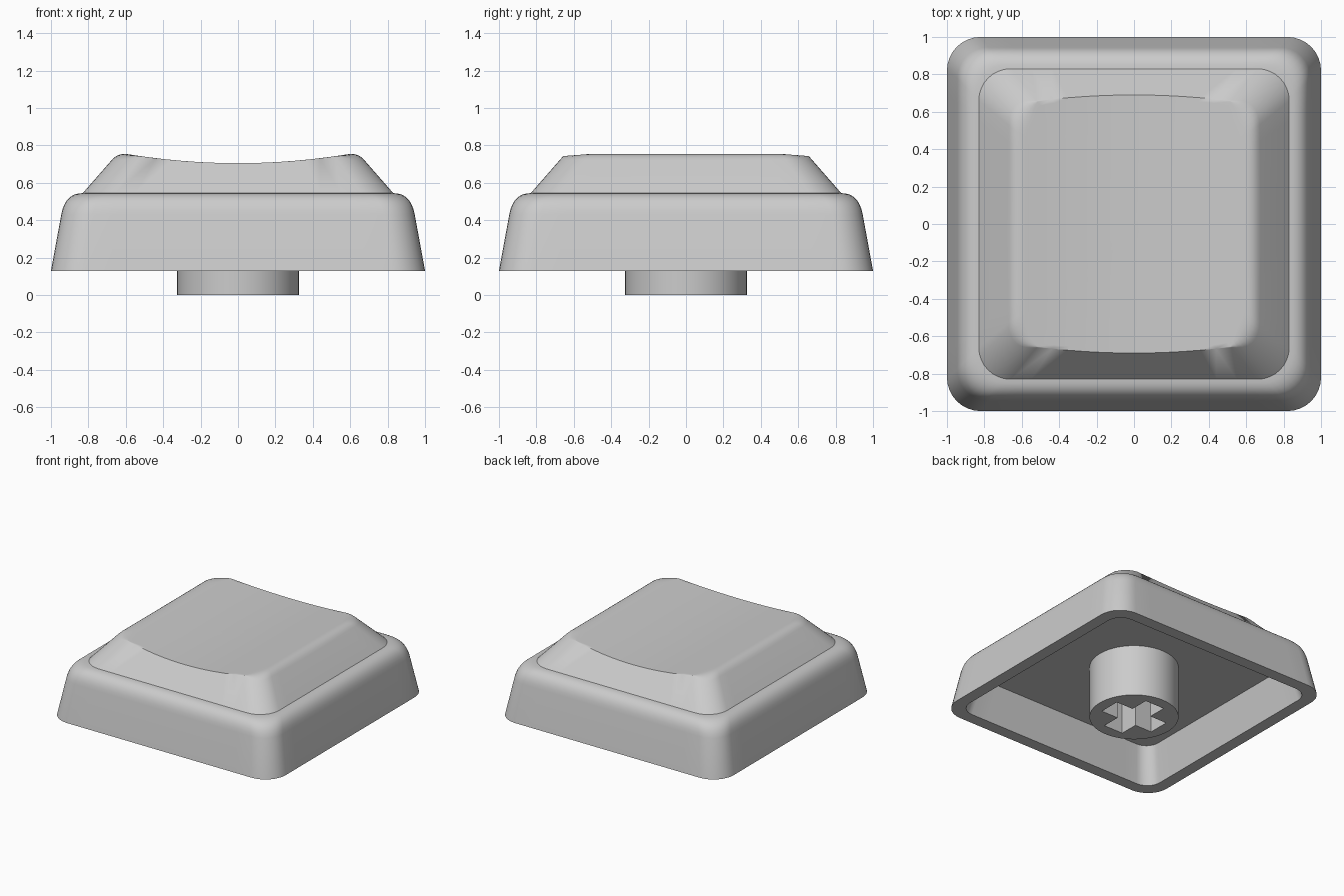
import bpy, bmesh, math
from mathutils import Vector

cube = bpy.data.objects.get("Cube")
if cube:
    bpy.data.objects.remove(cube, do_unlink=True)

grey = bpy.data.materials.new("plain grey")
grey.use_nodes = True
GREY = (0.6, 0.6, 0.6, 1)
grey.diffuse_color = GREY
grey.node_tree.nodes["Principled BSDF"].inputs["Base Color"].default_value = GREY


def ring(half, radius, z, arc=8, side=12):
    """Rounded square outline with extra points along the straight sides."""
    pts = []
    c = half - radius
    for q in range(4):
        a0 = q * math.pi / 2
        sx, sy = ((1, 1), (-1, 1), (-1, -1), (1, -1))[q]
        corner = []
        for i in range(arc + 1):
            a = a0 + i / arc * math.pi / 2
            corner.append(Vector((sx * c + radius * math.cos(a),
                                  sy * c + radius * math.sin(a), z)))
        pts += corner
        step = Vector((-math.sin(a0 + math.pi / 2), math.cos(a0 + math.pi / 2), 0))
        pts += [corner[-1] + step * (2 * c * i / side) for i in range(1, side)]
    return pts


def bezier(a, b, c, t):
    return a * (1 - t) ** 2 + b * 2 * t * (1 - t) + c * t * t


def finish(name, bm):
    bmesh.ops.remove_doubles(bm, verts=bm.verts, dist=0.0005)
    bmesh.ops.recalc_face_normals(bm, faces=bm.faces)
    mesh = bpy.data.meshes.new(name)
    bm.to_mesh(mesh)
    bm.free()
    mesh.materials.append(grey)
    obj = bpy.data.objects.new(name, mesh)
    bpy.context.collection.objects.link(obj)
    return obj


def smooth(obj):
    bpy.ops.object.select_all(action='DESELECT')
    obj.select_set(True)
    bpy.context.view_layer.objects.active = obj
    bpy.ops.object.shade_smooth_by_angle(angle=math.radians(30))


def dish(x):
    """Height of the scooped top."""
    return 0.705 + 0.139 * x * x


# Hollow underside, rim and outer skirt
loops = [ring(0.84, 0.11, 0.415), ring(0.905, 0.12, 0.13),
         ring(1.0, 0.18, 0.13), ring(0.945, 0.165, 0.43)]

# Rounded shoulder
for i in range(1, 9):
    p = bezier(Vector((0.945, 0.43)), Vector((0.925, 0.545)), Vector((0.83, 0.545)), i / 8)
    loops.append(ring(p.x, 0.17, p.y))

# Sloped upper sides, trimmed where they meet the dish
low, high = loops[-1], ring(0.607, 0.13, 0.80)
rim = []
for a, b in zip(low, high):
    t = 0.8
    for _ in range(12):
        t = (dish(a.lerp(b, t).x) - a.z) / (b.z - a.z)
    rim.append(a.lerp(b, t))

# Rim is crisp at front and back, rounded along the left and right
start, inner = [], []
for a, p in zip(low, rim):
    s = min(1, max(0, (abs(p.x) - 0.5) / 0.12))
    d = 0.055 * s * s * (3 - 2 * s)
    start.append(p + (a - p).normalized() * d)
    q = p * (1 - d / 0.64)
    inner.append(Vector((q.x, q.y, dish(q.x))))
for i in range(6):
    loops.append([bezier(s, p, e, i / 5) for s, p, e in zip(start, rim, inner)])

# Scooped top, in shrinking outlines
for k in (0.97, 0.9, 0.8, 0.7, 0.6, 0.5, 0.4, 0.3, 0.2, 0.1):
    loops.append([Vector((p.x * k, p.y * k, dish(p.x * k))) for p in inner])

bm = bmesh.new()
rows = [[bm.verts.new(p) for p in loop] for loop in loops]
n = len(rows[0])
for r0, r1 in zip(rows, rows[1:]):
    for i in range(n):
        j = (i + 1) % n
        bm.faces.new((r0[i], r0[j], r1[j], r1[i]))
bm.faces.new(rows[0][::-1])
centre = bm.verts.new((0, 0, dish(0)))
for i in range(n):
    bm.faces.new((rows[-1][i], rows[-1][(i + 1) % n], centre))
smooth(finish("key_cap", bm))

# Round stem under the cap
bm = bmesh.new()
bmesh.ops.create_cone(bm, cap_ends=True, segments=64, radius1=0.325, radius2=0.325, depth=0.43)
bmesh.ops.translate(bm, verts=bm.verts, vec=(0, 0, 0.215))
stem = finish("stem", bm)

# Cross-shaped socket cut into the stem
L, W = 0.235, 0.085
quarter = [(L, -W), (L, W), (W, W)]
bm = bmesh.new()
outline = []
for q in range(4):
    for x, y in quarter:
        for _ in range(q):
            x, y = -y, x
        outline.append(bm.verts.new((x, y, -0.1)))
face = bm.faces.new(outline)
top = bmesh.ops.extrude_face_region(bm, geom=[face])["geom"]
bmesh.ops.translate(bm, vec=(0, 0, 0.48),
                    verts=[v for v in top if isinstance(v, bmesh.types.BMVert)])
cutter = finish("socket_cutter", bm)
cutter.hide_render = True
cut = stem.modifiers.new("socket", 'BOOLEAN')
cut.operation = 'DIFFERENCE'
cut.solver = 'EXACT'
cut.object = cutter
bpy.context.view_layer.objects.active = stem
bpy.ops.object.modifier_apply(modifier=cut.name)
bpy.data.objects.remove(cutter, do_unlink=True)
smooth(stem)
